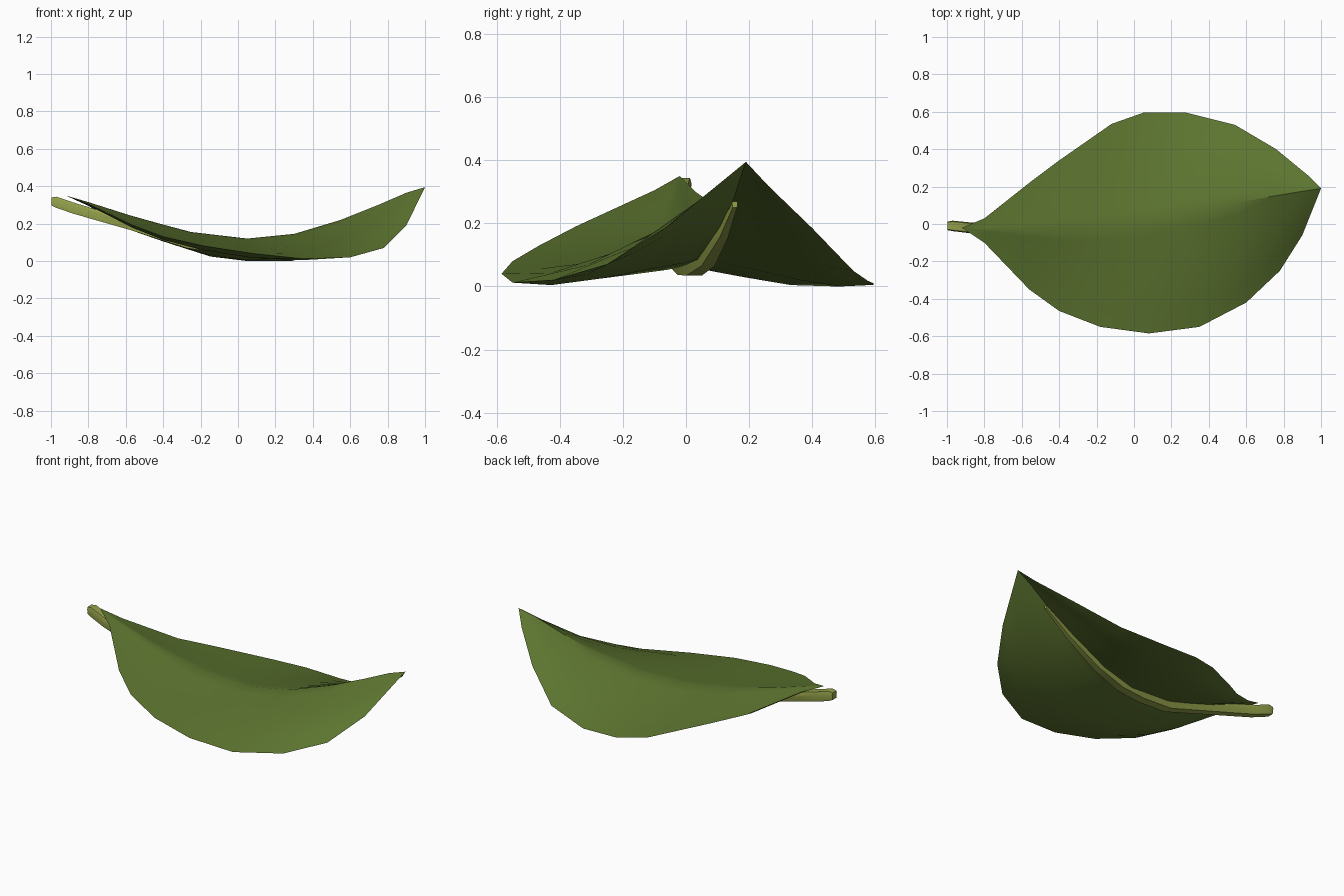
import bpy, bmesh, math
from mathutils import Vector

cube = bpy.data.objects.get("Cube")
if cube:
    bpy.data.objects.remove(cube, do_unlink=True)


def material(name, rgb):
    m = bpy.data.materials.new(name)
    m.use_nodes = True
    m.diffuse_color = (*rgb, 1)
    m.node_tree.nodes["Principled BSDF"].inputs["Base Color"].default_value = (*rgb, 1)
    return m


def finish(bm, name, mat, angle):
    bmesh.ops.remove_doubles(bm, verts=bm.verts, dist=0.0005)
    bmesh.ops.dissolve_degenerate(bm, dist=0.0005, edges=bm.edges)
    bmesh.ops.recalc_face_normals(bm, faces=bm.faces)
    mesh = bpy.data.meshes.new(name)
    bm.to_mesh(mesh)
    bm.free()
    mesh.materials.append(mat)
    ob = bpy.data.objects.new(name, mesh)
    bpy.context.collection.objects.link(ob)
    bpy.ops.object.select_all(action='DESELECT')
    ob.select_set(True)
    bpy.context.view_layer.objects.active = ob
    bpy.ops.object.shade_smooth_by_angle(angle=math.radians(angle))


def bridge(bm, rows):
    n = len(rows[0])
    for a, b in zip(rows, rows[1:]):
        for j in range(n):
            k = (j + 1) % n
            bm.faces.new((a[j], b[j], b[k], a[k]))


leaf_green = material("leaf green", (0.108, 0.175, 0.029))
stalk_green = material("pale stalk green", (0.30, 0.36, 0.07))

# Leaf guide lines from stalk to tip: raised centre fold and the two margins
fold = [(-.92, -.02, .35), (-.8, -.03, .315), (-.58, -.035, .245), (-.42, -.035, .2),
        (-.25, -.03, .155), (.05, .01, .12), (.3, .065, .145), (.55, .115, .22),
        (.75, .15, .3), (.9, .175, .365), (1, .19, .395)]
front = [(-.92, -.02, .35), (-.8, -.1, .305), (-.56, -.35, .19), (-.4, -.465, .13),
         (-.18, -.55, .08), (.08, -.585, .04), (.35, -.55, .012), (.6, -.42, .02),
         (.78, -.25, .07), (.9, -.06, .19), (1, .19, .395)]
back = [(-.92, -.02, .35), (-.8, .03, .3), (-.56, .22, .17), (-.4, .34, .12),
        (-.12, .535, .035), (.05, .595, .01), (.28, .595, .005), (.54, .53, .05),
        (.76, .4, .185), (.93, .26, .32), (1, .19, .395)]
# Depth of the underside below the top, and how much the top is domed
depth = [0, .012, .03, .04, .05, .058, .058, .045, .03, .015, 0]
dome = [0, 0, -.005, -.005, -.003, 0, .008, .014, .014, .007, 0]
steps = (.12, .3, .55, .8)


def top_point(mid, edge, t, rise):
    p = Vector(mid).lerp(Vector(edge), t)
    p.z += rise * math.sin(math.pi * t)
    return p


def under_point(mid, edge, t, rise, drop):
    p = top_point(mid, edge, t, rise)
    p.z = max(0, p.z - drop * (1 - t ** 5))
    return p


# Leaf blade: thin lens, folded along the centre, top and underside meeting at the margins
bm = bmesh.new()
rows = []
for m, f, b, d, r in zip(fold, front, back, depth, dome):
    pts = [Vector(f)] + [top_point(m, f, t, r) for t in reversed(steps)] + [Vector(m)]
    pts += [top_point(m, b, t, r) for t in steps] + [Vector(b)]
    pts += [under_point(m, b, t, r, d) for t in reversed(steps)]
    pts += [Vector(m) - Vector((0, 0, d * .9))]
    pts += [under_point(m, f, t, r, d) for t in steps]
    rows.append([bm.verts.new(p) for p in pts])
bridge(bm, rows)
finish(bm, "leaf_blade", leaf_green, 35)

# Stalk: tapered bar running under the fold (x, y, bottom z, width, height)
path = [(-.998, -.01, .297, .045, .043), (-.97, -.01, .284, .056, .06), (-.88, -.02, .253, .058, .06),
        (-.58, -.035, .167, .062, .055), (-.27, -.03, .068, .07, .055), (-.05, 0, .037, .07, .05),
        (.12, .025, .034, .065, .05), (.33, .07, .065, .055, .045), (.58, .12, .155, .035, .035),
        (.77, .155, .25, .018, .02)]
bm = bmesh.new()
rings = []
for x, y, z, w, h in path:
    corners = ((-.38, 0), (.38, 0), (.5, .7), (.4, 1), (-.4, 1), (-.5, .7))
    rings.append([bm.verts.new((x, y + a * w, z + c * h)) for a, c in corners])
bridge(bm, rings)
bm.faces.new(rings[0])
bm.faces.new(rings[-1])
finish(bm, "stalk", stalk_green, 30)
